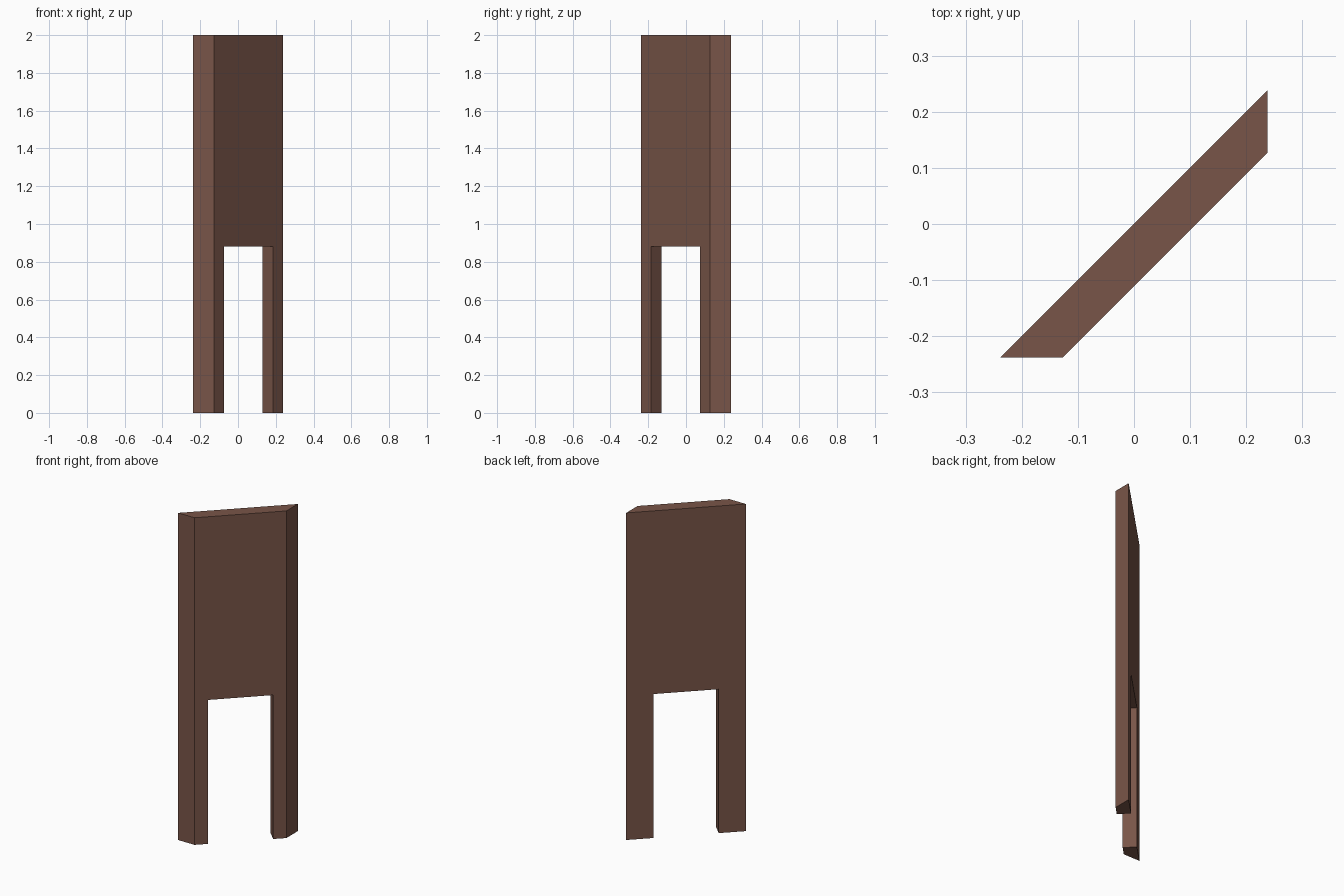
import bpy, bmesh

if "Cube" in bpy.data.objects:
    bpy.data.objects.remove(bpy.data.objects["Cube"])

E = 0.238      # half extent in plan
D = 0.0555     # x / -y shift from back face to front face (perpendicular)
G = 0.13       # half opening along the diagonal, measured in x
H = 0.88       # opening height

brown = bpy.data.materials.new("brown")
brown.diffuse_color = (0.191, 0.091, 0.065, 1)
brown.use_nodes = True
brown.node_tree.nodes["Principled BSDF"].inputs["Base Color"].default_value = brown.diffuse_color


def outline(half, shift):
    """Arch-shaped panel outline on a vertical plane parallel to y = x."""
    pts = [(-half, 0), (-G, 0), (-G, H), (G, H), (G, 0), (half, 0), (half, 2), (-half, 2)]
    return [(t + shift, t - shift, z) for t, z in pts]


# Diagonal panel with two legs; outer ends mitred square to the axes
bm = bmesh.new()
back = [bm.verts.new(p) for p in outline(E, 0)]
front = [bm.verts.new(p) for p in outline(E - D, D)]
bm.faces.new(back)
bm.faces.new(front)
for i in range(8):
    j = (i + 1) % 8
    bm.faces.new((back[i], back[j], front[j], front[i]))
bmesh.ops.recalc_face_normals(bm, faces=bm.faces)
mesh = bpy.data.meshes.new("diagonal_panel")
bm.to_mesh(mesh)
bm.free()
mesh.materials.append(brown)
panel = bpy.data.objects.new("diagonal_panel", mesh)
bpy.context.collection.objects.link(panel)
